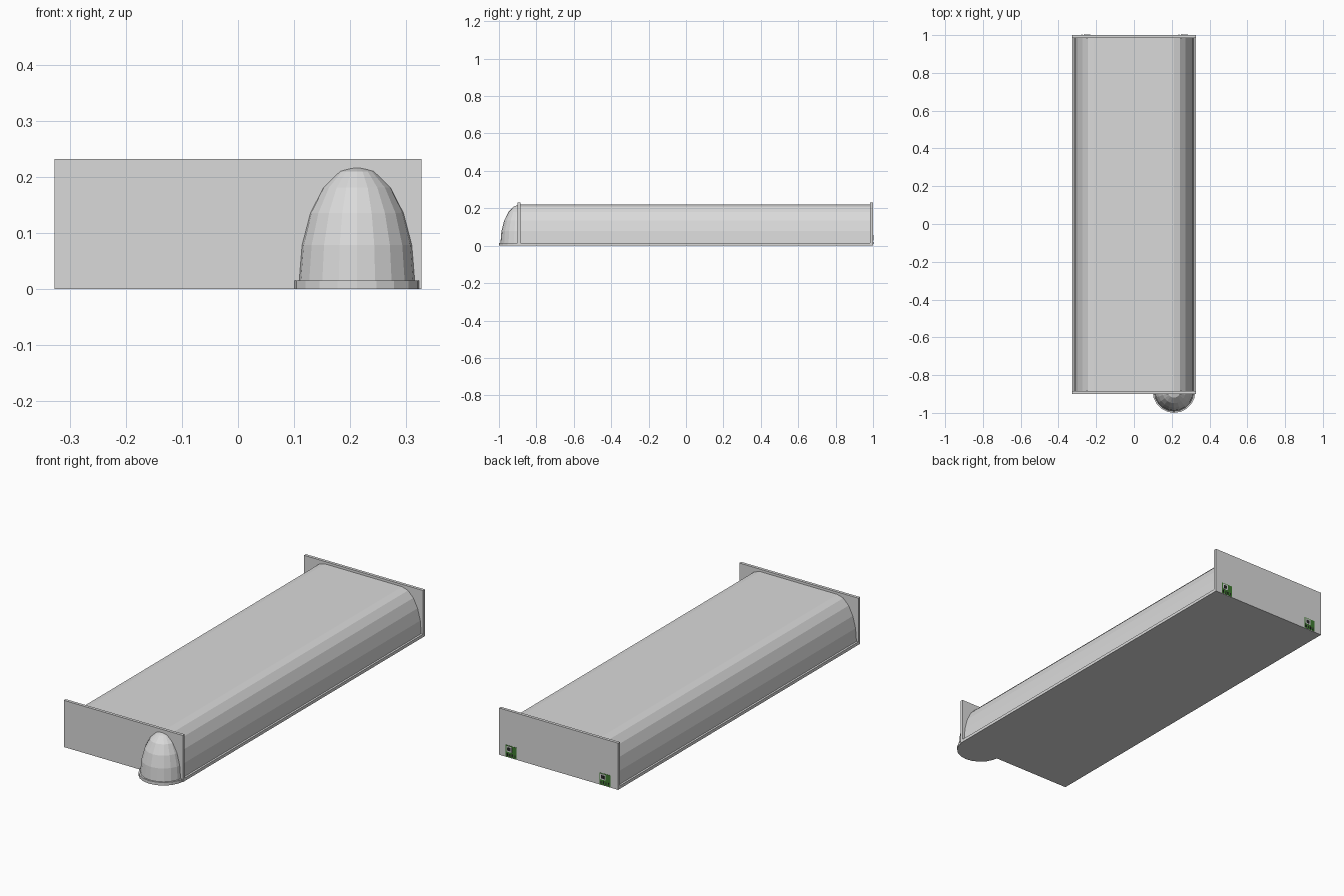
import bpy, bmesh, math

if "Cube" in bpy.data.objects:
    bpy.data.objects.remove(bpy.data.objects["Cube"])


def material(name, rgb):
    m = bpy.data.materials.new(name)
    m.diffuse_color = (*rgb, 1)
    m.use_nodes = True
    m.node_tree.nodes["Principled BSDF"].inputs["Base Color"].default_value = m.diffuse_color
    return m


GREY = material("light grey", (0.7, 0.7, 0.7))
GREEN = material("board green", (0.05, 0.2, 0.03))
DARK = material("dark contacts", (0.02, 0.02, 0.02))


def finish(name, bm, mat):
    bmesh.ops.recalc_face_normals(bm, faces=bm.faces)
    me = bpy.data.meshes.new(name)
    bm.to_mesh(me)
    bm.free()
    me.materials.append(mat)
    ob = bpy.data.objects.new(name, me)
    bpy.context.collection.objects.link(ob)
    return ob


def box(name, x0, x1, y0, y1, z0, z1, mat=GREY):
    bm = bmesh.new()
    bmesh.ops.create_cube(bm, size=1)
    for v in bm.verts:
        v.co = (x1 if v.co.x > 0 else x0, y1 if v.co.y > 0 else y0,
                z1 if v.co.z > 0 else z0)
    return finish(name, bm, mat)


def extrude(name, outline, offset, mat=GREY):
    bm = bmesh.new()
    f = bm.faces.new([bm.verts.new(p) for p in outline])
    r = bmesh.ops.extrude_face_region(bm, geom=[f], use_keep_orig=True)
    bmesh.ops.translate(bm, vec=offset,
                        verts=[g for g in r["geom"] if isinstance(g, bmesh.types.BMVert)])
    return finish(name, bm, mat)


HW, FRONT, BACK, T, H = 0.327, -0.90, 1.0, 0.015, 0.232
CX, CY = 0.212, FRONT + T - 0.002      # centre of the rounded bay
RX, RZ = 0.105, 0.205                  # quarter-ellipse radii
ARC = [(RX * math.cos(math.radians(a)), T + RZ * math.sin(math.radians(a)))
       for a in range(0, 91, 18)]

# floor slab and end plates
box("floor", -HW, HW, FRONT + T, BACK - T, 0, T)
box("front_plate", -HW, HW, FRONT, FRONT + T, 0, H)
box("back_plate", -HW, HW, BACK - T, BACK, 0, H)

# long cover with rounded shoulders
right = [(CX + x, FRONT + T, z) for x, z in ARC]
left = [(-x, y, z) for x, y, z in reversed(right)]
extrude("cover", right + left, (0, BACK - FRONT - 2 * T, 0))

# half-round base and dome on the front
SIDES = 10
ang = [-math.pi + math.pi * i / SIDES for i in range(SIDES + 1)]
extrude("dome_base", [(CX + 0.113 * math.cos(a), CY + 0.113 * math.sin(a), 0) for a in ang],
        (0, 0, T))
bm = bmesh.new()
rings = [[bm.verts.new((CX + r * math.cos(a), CY + r * math.sin(a), z)) for a in ang]
         for r, z in ARC[:-1]]
tip = bm.verts.new((CX, CY, ARC[-1][1]))
for lo, hi in zip(rings, rings[1:]):
    for i in range(SIDES):
        bm.faces.new((lo[i], lo[i + 1], hi[i + 1], hi[i]))
for i in range(SIDES):
    bm.faces.new((rings[-1][i], rings[-1][i + 1], tip))
finish("dome", bm, GREY)

# two small connector boards on the back plate
for side, cx in (("left", -0.255), ("right", 0.26)):
    y = BACK
    box(f"{side}_board", cx - 0.03, cx + 0.03, y - 0.01, y + 0.001, 0.003, 0.06, GREEN)
    box(f"{side}_socket", cx - 0.004, cx + 0.026, y - 0.01, y + 0.002, 0.028, 0.056, GREY)
    box(f"{side}_socket_hole", cx + 0.002, cx + 0.020, y - 0.01, y + 0.003, 0.034, 0.050, DARK)
    for i in range(4):
        x = cx - 0.024 + i * 0.014
        box(f"{side}_contact_{i}", x, x + 0.006, y - 0.01, y + 0.002, 0.008, 0.020, DARK)
